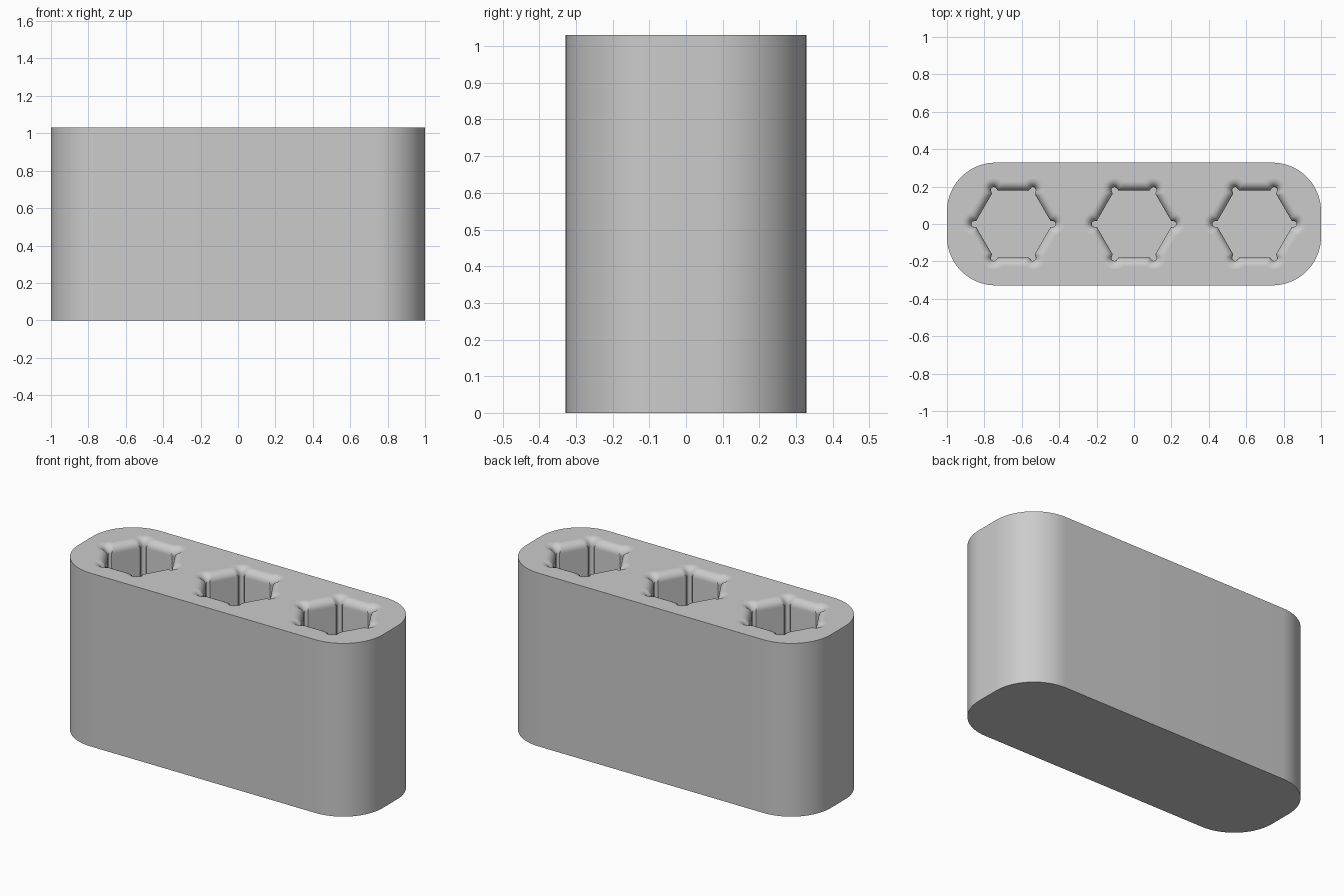
import bpy, bmesh
from math import pi, sin, cos, sqrt, radians

if "Cube" in bpy.data.objects:
    bpy.data.objects.remove(bpy.data.objects["Cube"])

HALF_X, HALF_Y, HEIGHT = 1.0, 0.328, 1.03
CORNER = 0.26                 # rounding of the block's upright edges
APOTHEM, RELIEF = 0.18, 0.017  # hexagon socket and its corner relief
FLOOR = 0.11
FILLET = 0.045
SPACING = 0.645

grey = bpy.data.materials.new("plain_grey")
grey.use_nodes = True
colour = (0.6, 0.6, 0.6, 1)
grey.diffuse_color = colour
grey.node_tree.nodes["Principled BSDF"].inputs["Base Color"].default_value = colour


def block_outline(steps=20):
    """Rounded rectangle, counter-clockwise."""
    pts = []
    for q, (sx, sy) in enumerate([(1, 1), (-1, 1), (-1, -1), (1, -1)]):
        for i in range(steps + 1):
            a = (q + i / steps) * pi / 2
            pts.append((sx * (HALF_X - CORNER) + CORNER * cos(a),
                        sy * (HALF_Y - CORNER) + CORNER * sin(a)))
    return pts


def socket_outline(grow, cx, steps=16):
    """Hexagon with a round relief at each corner, widened by grow."""
    c, r = APOTHEM / cos(pi / 6), RELIEF + grow
    reach = radians(20)
    pts = []
    for k in range(6):
        for i in range(-steps, steps + 1):
            phi = reach * i / steps
            dist = (APOTHEM + grow) / cos(pi / 6 - abs(phi))
            under = r * r - (c * sin(phi)) ** 2
            if under > 0:
                dist = max(dist, c * cos(phi) + sqrt(under))
            a = k * pi / 3 + phi
            pts.append((cx + dist * cos(a), dist * sin(a)))
    return pts


bm = bmesh.new()


def ring(pts, z):
    return [bm.verts.new((x, y, z)) for x, y in pts]


def bridge(low, high):
    n = len(low)
    for i in range(n):
        j = (i + 1) % n
        bm.faces.new((low[i], low[j], high[j], high[i]))


def loop_edges(loop):
    return [bm.edges.get((v, loop[i - 1])) for i, v in enumerate(loop)]


# Outer walls and base
base, rim = ring(block_outline(), 0), ring(block_outline(), HEIGHT)
bridge(base, rim)
bm.faces.new(base[::-1])
top_edges = loop_edges(rim)

# Three blind sockets with rounded mouths
for cx in (-SPACING, 0, SPACING):
    lower = ring(socket_outline(0, cx), FLOOR)
    bm.faces.new(lower)
    steps = 8
    for i in range(steps + 1):
        a = i / steps * pi / 2
        upper = ring(socket_outline(FILLET * (1 - cos(a)), cx),
                     HEIGHT - FILLET * (1 - sin(a)))
        bridge(upper, lower)
        lower = upper
    top_edges += loop_edges(lower)

# Flat top around the sockets
bmesh.ops.triangle_fill(bm, edges=top_edges, use_beauty=True, normal=(0, 0, 1))
bmesh.ops.recalc_face_normals(bm, faces=bm.faces[:])

mesh = bpy.data.meshes.new("socket_block")
bm.to_mesh(mesh)
bm.free()
mesh.materials.append(grey)
block = bpy.data.objects.new("socket_block", mesh)
bpy.context.collection.objects.link(block)
bpy.context.view_layer.objects.active = block
block.select_set(True)
bpy.ops.object.shade_smooth_by_angle(angle=radians(35))
for face in mesh.polygons:
    if abs(face.normal.z) > 0.999:
        face.use_smooth = False
